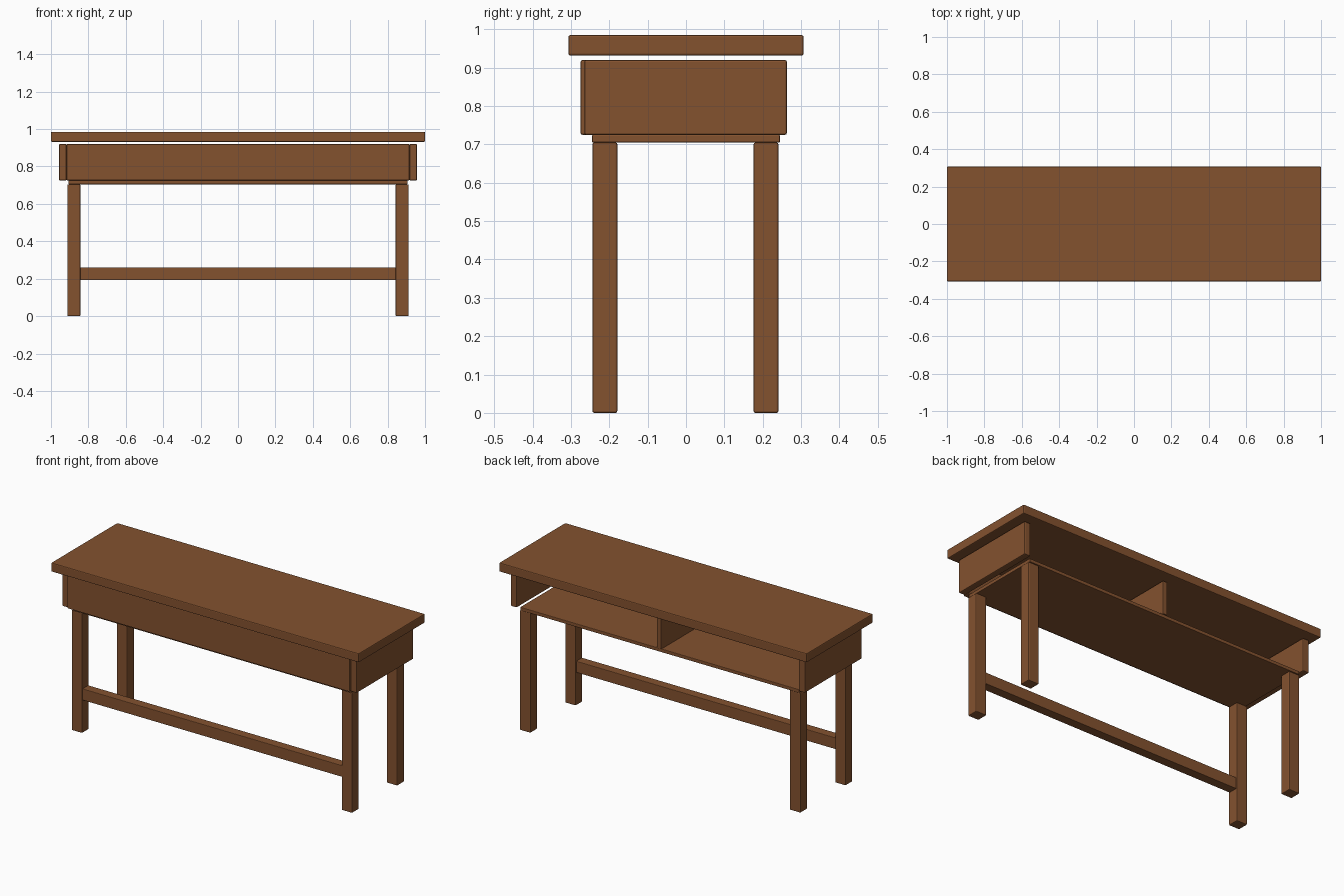
import bpy

cube = bpy.data.objects.get("Cube")
if cube:
    bpy.data.objects.remove(cube, do_unlink=True)

# One wood colour for the whole desk
wood = bpy.data.materials.new("brown_wood")
wood.use_nodes = True
colour = (0.23, 0.084, 0.028, 1)
wood.diffuse_color = colour
bsdf = wood.node_tree.nodes["Principled BSDF"]
bsdf.inputs["Base Color"].default_value = colour
bsdf.inputs["Roughness"].default_value = 0.8


def board(name, x, y, z, bevel=0.005):
    """Box spanning the given (low, high) ranges with softened edges."""
    spans = (x, y, z)
    bpy.ops.mesh.primitive_cube_add(size=1, location=[(a + b) / 2 for a, b in spans])
    obj = bpy.context.object
    obj.name = name
    obj.scale = [b - a for a, b in spans]
    bpy.ops.object.transform_apply(location=False, rotation=False, scale=True)
    obj.data.materials.append(wood)
    mod = obj.modifiers.new("soft_edges", "BEVEL")
    mod.width = bevel
    mod.segments = 2
    return obj


# Top and open-backed storage box
board("table_top", (-1, 1), (-0.307, 0.307), (0.932, 0.985))
board("front_panel", (-0.917, 0.917), (-0.275, -0.238), (0.725, 0.92))
board("divider", (-0.014, 0.014), (-0.238, 0.25), (0.725, 0.92), 0.002)
board("shelf", (-0.907, 0.907), (-0.245, 0.245), (0.705, 0.725), 0.003)

# Side panels and legs, one pair per side
for side, s in (("left", 1), ("right", -1)):
    def span(a, b):
        return tuple(sorted((s * a, s * b)))
    board(side + "_side_panel", span(0.917, 0.957), (-0.265, 0.263), (0.725, 0.92))
    for end, y in (("front", (-0.244, -0.179)), ("back", (0.176, 0.241))):
        board(f"{end}_{side}_leg", span(0.843, 0.912), y, (0, 0.705))

# Foot rail between the front legs
board("foot_rail", (-0.845, 0.845), (-0.24, -0.185), (0.193, 0.26), 0.003)
